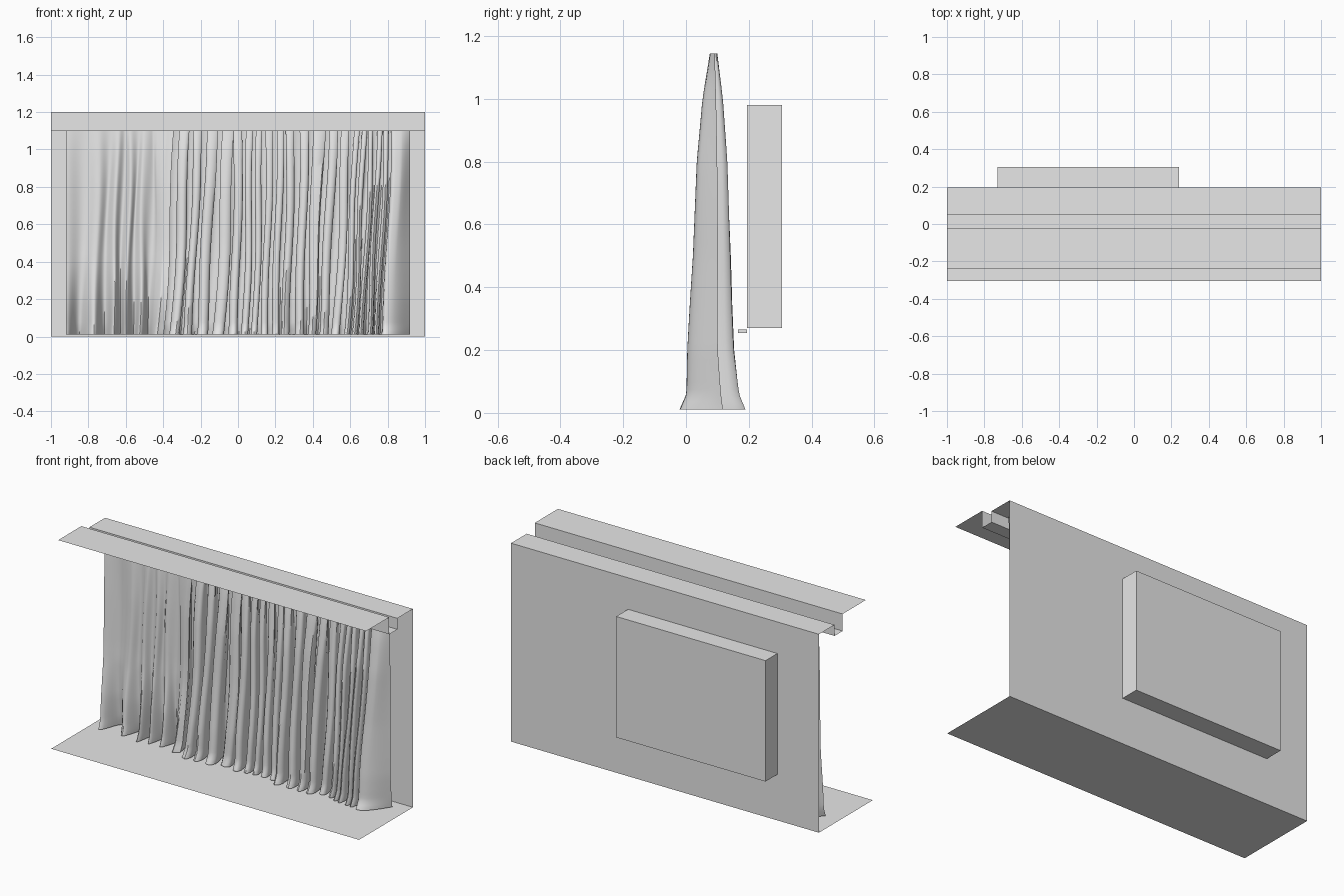
import bpy, math, random

if "Cube" in bpy.data.objects:
    bpy.data.objects.remove(bpy.data.objects["Cube"])

random.seed(4)
grey = bpy.data.materials.new("light grey")
grey.diffuse_color = (0.8, 0.8, 0.8, 1)
grey.use_nodes = True
grey.node_tree.nodes["Principled BSDF"].inputs["Base Color"].default_value = grey.diffuse_color


def make(name, verts, faces, smooth=False):
    mesh = bpy.data.meshes.new(name)
    mesh.from_pydata(verts, [], faces)
    mesh.materials.append(grey)
    ob = bpy.data.objects.new(name, mesh)
    bpy.context.collection.objects.link(ob)
    if smooth:
        bpy.context.view_layer.objects.active = ob
        ob.select_set(True)
        bpy.ops.object.shade_smooth_by_angle(angle=math.radians(50))
        ob.select_set(False)
    return ob


def sweep_x(name, profile):
    """Sheet made by stretching a (y, z) profile across the full width."""
    verts = [(x, y, z) for y, z in profile for x in (-1, 1)]
    faces = [(2 * i, 2 * i + 1, 2 * i + 3, 2 * i + 2) for i in range(len(profile) - 1)]
    return make(name, verts, faces)


def box(name, x0, x1, y0, y1, z0, z1, open_front=False):
    verts = [(x, y, z) for x in (x0, x1) for y in (y0, y1) for z in (z0, z1)]
    faces = [(0, 1, 3, 2), (4, 6, 7, 5), (0, 2, 6, 4), (1, 5, 7, 3), (2, 3, 7, 6)]
    if not open_front:
        faces.append((0, 4, 5, 1))
    return make(name, verts, faces)


def lerp_table(table, z):
    for (za, a), (zb, b) in zip(table, table[1:]):
        if z <= zb:
            return a + (b - a) * (z - za) / (zb - za)
    return table[-1][1]


# Floor, and ceiling with a recessed curtain channel
WALL = 0.195
sweep_x("floor", [(WALL, 0), (-0.305, 0)])
sweep_x("ceiling", [(-0.24, 1.2), (-0.025, 1.2), (-0.025, 1.1),
                    (0.05, 1.1), (0.05, 1.165), (WALL, 1.165)])

# Back wall with window opening
xs, zs = (-1, -0.73, 0.24, 1), (0, 0.27, 0.98, 1.165)
make("back_wall", [(x, WALL, z) for z in zs for x in xs],
     [(4 * r + c, 4 * r + c + 1, 4 * r + c + 5, 4 * r + c + 4)
      for r in range(3) for c in range(3) if (r, c) != (1, 1)])

# Window recess and its sill
box("window_recess", -0.73, 0.24, WALL, 0.305, 0.27, 0.98, open_front=True)
box("window_sill", -0.76, 0.27, 0.165, WALL, 0.255, 0.265)

# Curtain: crest positions along the hem, and front and back depth limits by height
crests = [-.92, -.77, -.67, -.60, -.53, -.43, -.33, -.27, -.20, -.10, -.02, .04, .09, .14,
          .20, .25, .33, .39, .45, .53, .58, .62, .66, .70, .74, .78, .92]
front = [(.01, -.022), (.06, .0), (.2, .005), (.5, .024), (.8, .034), (1.0, .052), (1.145, .076)]
back = [(.01, .19), (.06, .17), (.2, .155), (.5, .145), (.8, .133), (1.0, .118), (1.145, .1)]
STEPS, ROWS = 14, 36
last = len(crests) - 2
strength = [random.uniform(0.5, 1.0) for _ in crests]
strength[last] = strength[last + 1] = 1.0
wander = [random.uniform(0, 6.28) for _ in crests]

verts, faces = [], []
cols = (last + 1) * STEPS + 1
for r in range(ROWS + 1):
    h = r / ROWS
    z = 0.01 + 1.135 * h ** 1.3
    yf, yb = lerp_table(front, z), lerp_table(back, z)
    for c in range(cols):
        i = min(c // STEPS, last)
        t = c / STEPS - i
        x = crests[i] + (crests[i + 1] - crests[i]) * t
        width = crests[i + 1] - crests[i]
        phase = t * (0.3 if i == last else 1)       # the free edge ends in half a fold
        ease = t * t * (3 - 2 * t)
        amp = strength[i] + (strength[i + 1] - strength[i]) * ease
        if x < -0.42:                               # looser panel, flatter above the hem
            amp *= 1 - 0.55 * min(1, z / 0.4)
        y = (yf + yb) / 2 - (yb - yf) / 2 * amp * math.cos(2 * math.pi * phase)
        y += 0.004 * math.sin(3.1 * x + 5 * z) * (1 - h)
        edge = min(1, (x + 0.92) / 0.1, (0.92 - x) / 0.1)
        # folds overhang sideways, lean right going up and wander a little
        if i < last and x > -0.42:
            x += 0.2 * width * math.sin(4 * math.pi * t)
        sway = wander[i] + (wander[i + 1] - wander[i]) * ease
        x += edge * (0.055 * h * (1 if x > 0.4 or -0.45 < x < -0.05 else 0.5)
                     + 0.006 * math.sin(6 * z + sway))
        verts.append((x, y, z))
for r in range(ROWS):
    for c in range(cols - 1):
        a = r * cols + c
        faces.append((a, a + 1, a + cols + 1, a + cols))
make("curtain", verts, faces, smooth=True)
